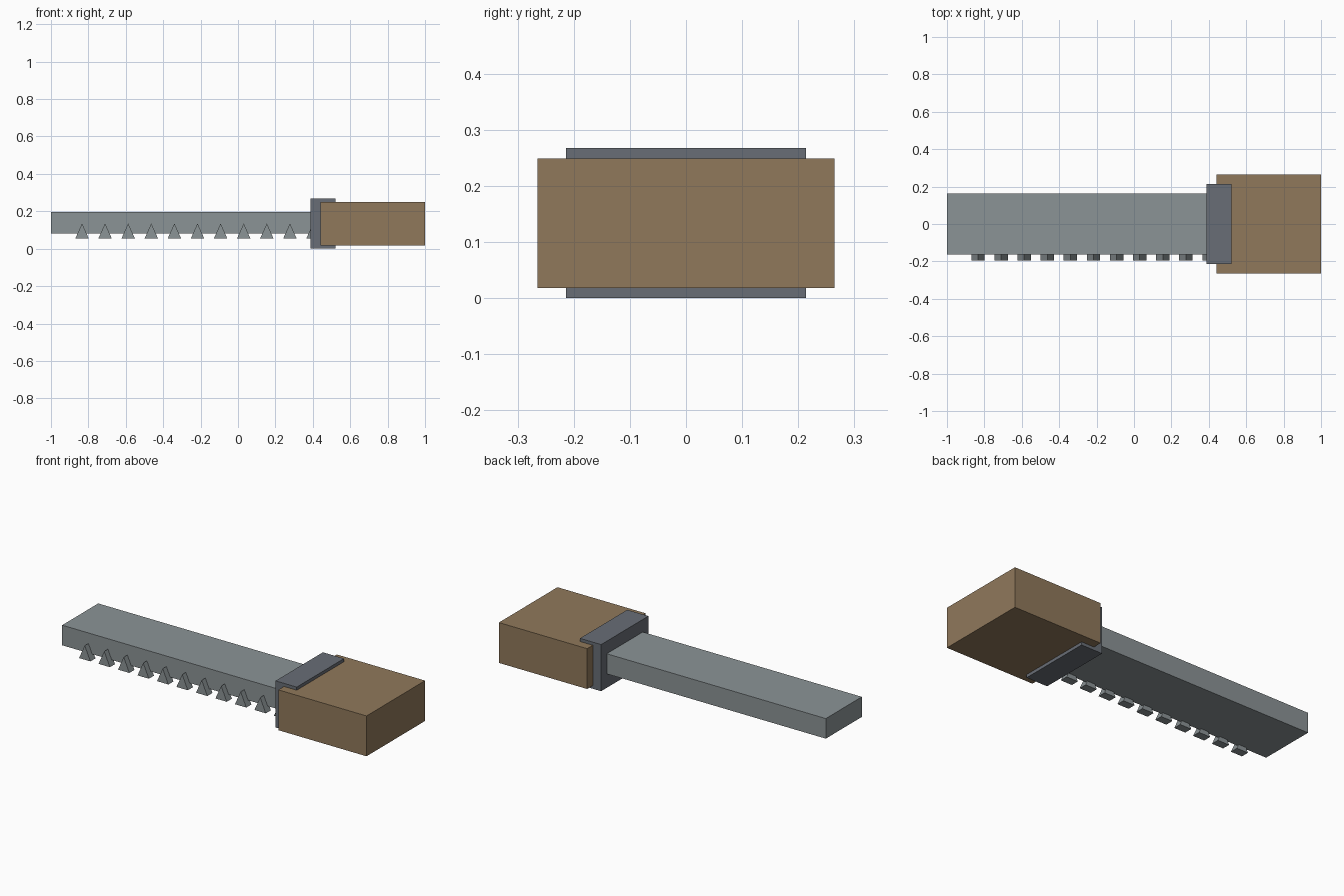
import bpy
import bmesh

cube = bpy.data.objects.get("Cube")
if cube:
    bpy.data.objects.remove(cube, do_unlink=True)


def material(name, rgb):
    mat = bpy.data.materials.new(name)
    mat.use_nodes = True
    color = (*rgb, 1.0)
    mat.diffuse_color = color
    mat.node_tree.nodes["Principled BSDF"].inputs["Base Color"].default_value = color
    return mat


def prism(name, profile, y0, y1, mat):
    """Extrude an x-z profile from y0 to y1."""
    bm = bmesh.new()
    face = bm.faces.new([bm.verts.new((x, y0, z)) for x, z in profile])
    grown = bmesh.ops.extrude_face_region(bm, geom=[face])["geom"]
    moved = [v for v in grown if isinstance(v, bmesh.types.BMVert)]
    bmesh.ops.translate(bm, verts=moved, vec=(0, y1 - y0, 0))
    bmesh.ops.recalc_face_normals(bm, faces=bm.faces)
    mesh = bpy.data.meshes.new(name)
    bm.to_mesh(mesh)
    bm.free()
    mesh.materials.append(mat)
    obj = bpy.data.objects.new(name, mesh)
    bpy.context.collection.objects.link(obj)
    return obj


def box(name, x0, x1, half_y, z0, z1, mat):
    return prism(name, [(x0, z0), (x1, z0), (x1, z1), (x0, z1)], -half_y, half_y, mat)


steel = material("steel grey", (0.26, 0.295, 0.305))
iron = material("dark blue grey", (0.14, 0.155, 0.18))
wood = material("brown wood", (0.28, 0.19, 0.105))

# Blade, collar and grip
box("blade", -1.0, 0.45, 0.163, 0.08, 0.195, steel)
box("guard", 0.388, 0.522, 0.214, 0.0, 0.267, iron)
box("handle", 0.441, 1.0, 0.265, 0.018, 0.249, wood)

# Row of triangular teeth along the front edge
for i in range(11):
    x = -0.834 + i * 0.1235
    prism(f"tooth_{i + 1}", [(x - 0.036, 0.054), (x + 0.036, 0.054), (x, 0.135)],
          -0.196, -0.15, steel)
